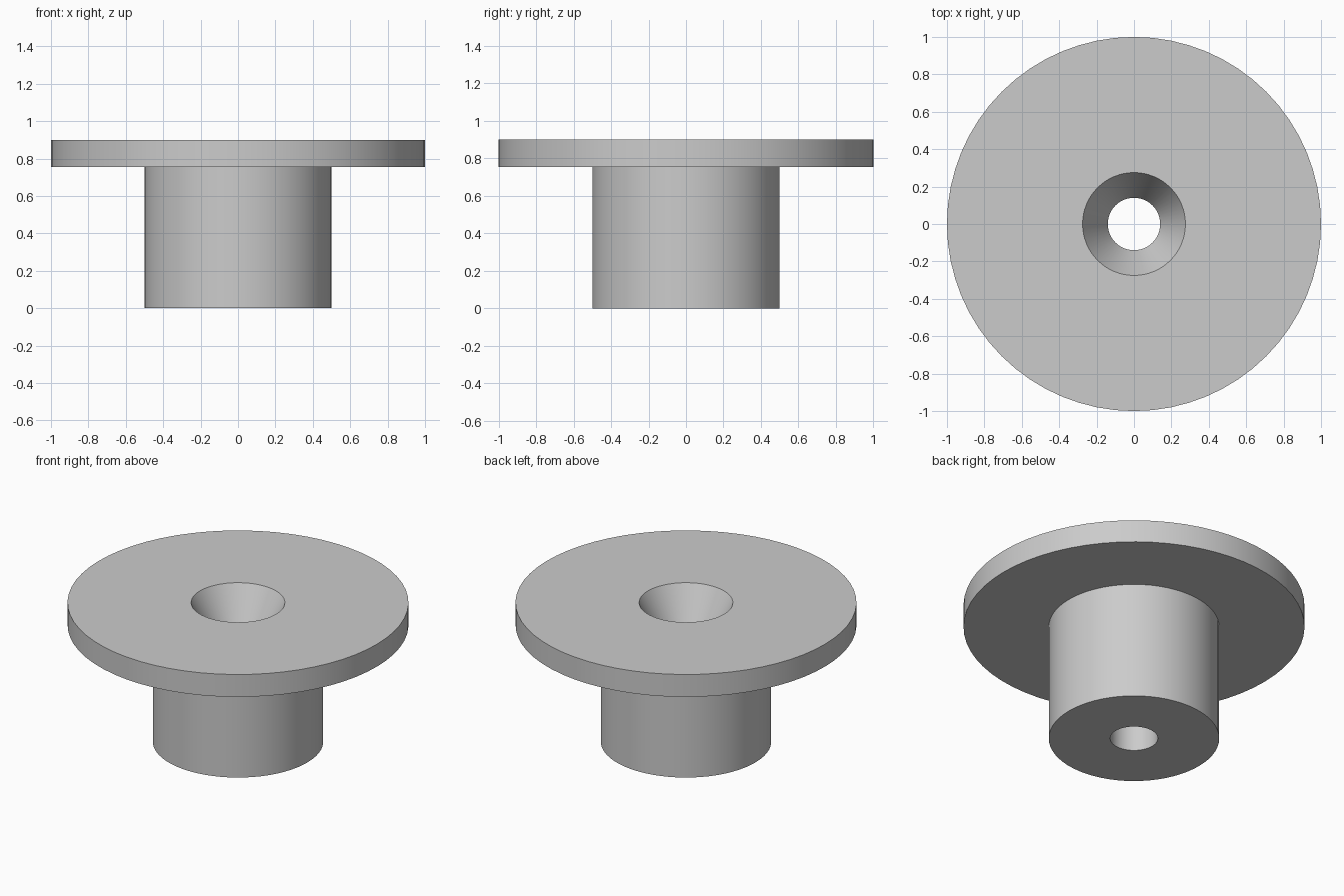
import bpy
import bmesh
import math

cube = bpy.data.objects.get("Cube")
if cube:
    bpy.data.objects.remove(cube, do_unlink=True)

SEGMENTS = 64

# Plain grey material
grey = bpy.data.materials.new("light_grey")
grey.use_nodes = True
colour = (0.6, 0.6, 0.6, 1.0)
grey.diffuse_color = colour
grey.node_tree.nodes["Principled BSDF"].inputs["Base Color"].default_value = colour


def lathe(name, profile):
    """Revolve a closed (radius, height) profile around the z axis."""
    bm = bmesh.new()
    rings = []
    for radius, height in profile:
        ring = []
        for i in range(SEGMENTS):
            a = math.tau * i / SEGMENTS
            ring.append(bm.verts.new((radius * math.cos(a), radius * math.sin(a), height)))
        rings.append(ring)
    for k, ring in enumerate(rings):
        above = rings[(k + 1) % len(rings)]
        for i in range(SEGMENTS):
            j = (i + 1) % SEGMENTS
            bm.faces.new((ring[i], ring[j], above[j], above[i]))
    bmesh.ops.recalc_face_normals(bm, faces=bm.faces)
    mesh = bpy.data.meshes.new(name)
    bm.to_mesh(mesh)
    bm.free()
    mesh.materials.append(grey)
    obj = bpy.data.objects.new(name, mesh)
    bpy.context.collection.objects.link(obj)
    bpy.ops.object.select_all(action="DESELECT")
    obj.select_set(True)
    bpy.context.view_layer.objects.active = obj
    bpy.ops.object.shade_smooth_by_angle(angle=math.radians(25))
    return obj


# Sleeve, flange, countersink and straight bore in one closed profile
lathe("flanged_bushing", [
    (0.14, 0.0), (0.5, 0.0),        # underside
    (0.5, 0.755), (1.0, 0.755),     # sleeve wall and flange underside
    (1.0, 0.9), (0.275, 0.9),       # flange rim and top
    (0.14, 0.65),                   # countersink
])
